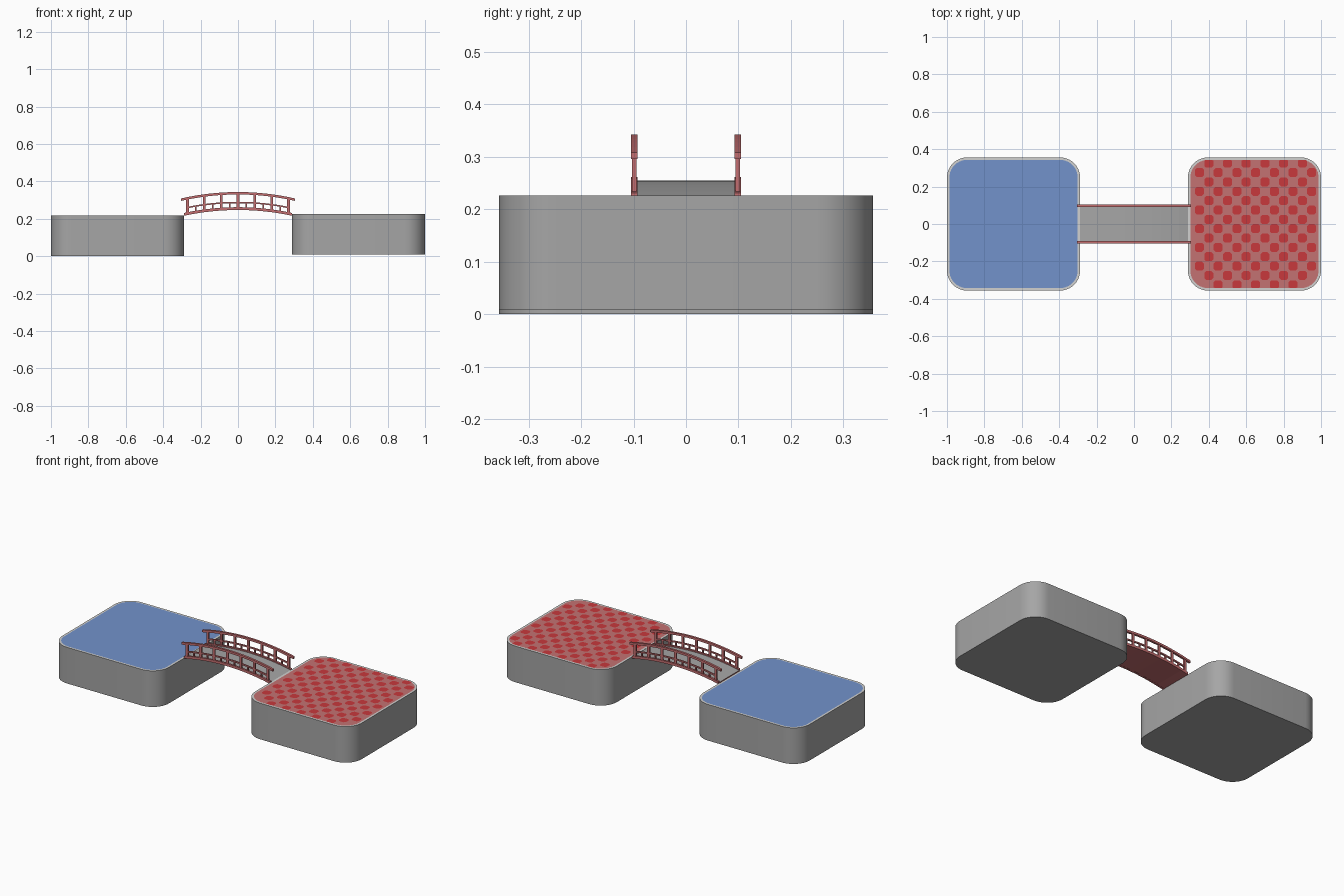
import bpy, bmesh, math

if "Cube" in bpy.data.objects:
    bpy.data.objects.remove(bpy.data.objects["Cube"])


def material(name, rgb):
    m = bpy.data.materials.new(name)
    m.diffuse_color = (*rgb, 1)
    m.use_nodes = True
    m.node_tree.nodes["Principled BSDF"].inputs["Base Color"].default_value = m.diffuse_color
    return m


GREY = material("stone grey", (0.38, 0.38, 0.38))
RIM = material("light rim grey", (0.64, 0.64, 0.63))
BLUE = material("soft blue", (0.17, 0.29, 0.60))
PINK = material("dusty red", (0.55, 0.17, 0.17))
RED = material("bright red", (0.58, 0.04, 0.045))
RAIL = material("rail red", (0.55, 0.155, 0.16))


def finish(bm, name, mats, smooth=False):
    bmesh.ops.recalc_face_normals(bm, faces=bm.faces)
    me = bpy.data.meshes.new(name)
    bm.to_mesh(me)
    bm.free()
    for m in mats:
        me.materials.append(m)
    ob = bpy.data.objects.new(name, me)
    bpy.context.collection.objects.link(ob)
    if smooth:
        bpy.ops.object.select_all(action='DESELECT')
        ob.select_set(True)
        bpy.context.view_layer.objects.active = ob
        bpy.ops.object.shade_smooth_by_angle(angle=math.radians(30))
    return ob


def rounded_rect(cx, half, r, n=10):
    pts = []
    for q, (sx, sy) in enumerate([(1, 1), (-1, 1), (-1, -1), (1, -1)]):
        for k in range(n + 1):
            a = (q + k / n) * math.pi / 2
            pts.append((cx + sx * (half - r) + r * math.cos(a),
                        sy * (half - r) + r * math.sin(a)))
    return pts


# Rounded platforms: grey body, pale rim, coloured inner top
HALF, R, INSET = 0.356, 0.108, 0.013


def platform(name, cx, z0, z1, top):
    bm = bmesh.new()
    outer, inner = rounded_rect(cx, HALF, R), rounded_rect(cx, HALF - INSET, R - INSET)
    rings = [[bm.verts.new((x, y, z)) for x, y in pts]
             for pts, z in ((outer, z0), (outer, z1), (inner, z1))]
    n = len(outer)
    bm.faces.new(rings[0])
    for level in (0, 1):
        a, b = rings[level], rings[level + 1]
        for i in range(n):
            j = (i + 1) % n
            bm.faces.new((a[i], a[j], b[j], b[i])).material_index = level
    bm.faces.new(rings[2]).material_index = 2
    finish(bm, name, [GREY, RIM, top], True)


platform("blue_platform", -0.644, 0.0, 0.218, BLUE)
platform("red_platform", 0.644, 0.008, 0.226, PINK)

# Staggered red spots on the right platform
bm = bmesh.new()
lim, core = HALF - INSET, HALF - R
for j in range(14):
    for i in range(1, 14):
        if (i + j) % 2:
            continue
        cx, cy = 0.30 + 0.05 * i + 0.0, 0.325 - 0.05 * j
        dx, dy = max(abs(cx - 0.644) - core, 0), max(abs(cy) - core, 0)
        if math.hypot(dx, dy) > R - INSET - 0.008:
            continue
        h, c = 0.024, 0.014
        octagon = [(h, c), (c, h), (-c, h), (-h, c), (-h, -c), (-c, -h), (c, -h), (h, -c)]
        vs = []
        for x, y in octagon:
            px = min(max(cx + x, 0.644 - lim), 0.644 + lim)
            py = min(max(cy + y, -lim), lim)
            vs.append(bm.verts.new((px, py, 0.227)))
        f = bm.faces.new(vs)
        f.normal_update()
finish(bm, "red_spots", [RED])


# Arched bridge parts
def arch(x):
    return 0.031 * (1 - (x / 0.29) ** 2)


def arched_bar(name, xe, y0, y1, zb, zt, mats, n=12, top_index=0):
    bm = bmesh.new()
    prev = None
    for k in range(n + 1):
        x = -xe + 2 * xe * k / n
        ring = [bm.verts.new((x, y, z + arch(x)))
                for y, z in ((y0, zb), (y1, zb), (y1, zt), (y0, zt))]
        if prev:
            for i in range(4):
                f = bm.faces.new((prev[i], prev[(i + 1) % 4], ring[(i + 1) % 4], ring[i]))
                f.material_index = top_index if i == 2 else 0
        else:
            bm.faces.new(ring)
        prev = ring
    bm.faces.new(prev)
    finish(bm, name, mats)


arched_bar("bridge_deck", 0.29, -0.095, 0.095, 0.217, 0.224, [RAIL, GREY], top_index=1)


def post(bm, x, y, zb, zt, w):
    geo = bmesh.ops.create_cube(bm, size=1)
    for v in geo["verts"]:
        px = x + v.co.x * w
        v.co = (px, y + v.co.y * 0.009, (zb if v.co.z < 0 else zt) + arch(px))


for side, s in (("front", -1), ("back", 1)):
    y = s * 0.0985
    arched_bar(side + "_lower_rail", 0.288, y - 0.006, y + 0.006, 0.216, 0.231, [RAIL])
    arched_bar(side + "_middle_rail", 0.27, y - 0.004, y + 0.004, 0.252, 0.260, [RAIL])
    arched_bar(side + "_top_rail", 0.305, y - 0.0065, y + 0.0065, 0.299, 0.312, [RAIL])
    # tall posts, with short struts between them
    bm = bmesh.new()
    for k in range(-3, 4):
        post(bm, k * 0.09, y, 0.225, 0.303, 0.014)
        if k < 3:
            post(bm, (k + 0.5) * 0.09, y, 0.225, 0.256, 0.008)
    finish(bm, side + "_posts", [RAIL])
